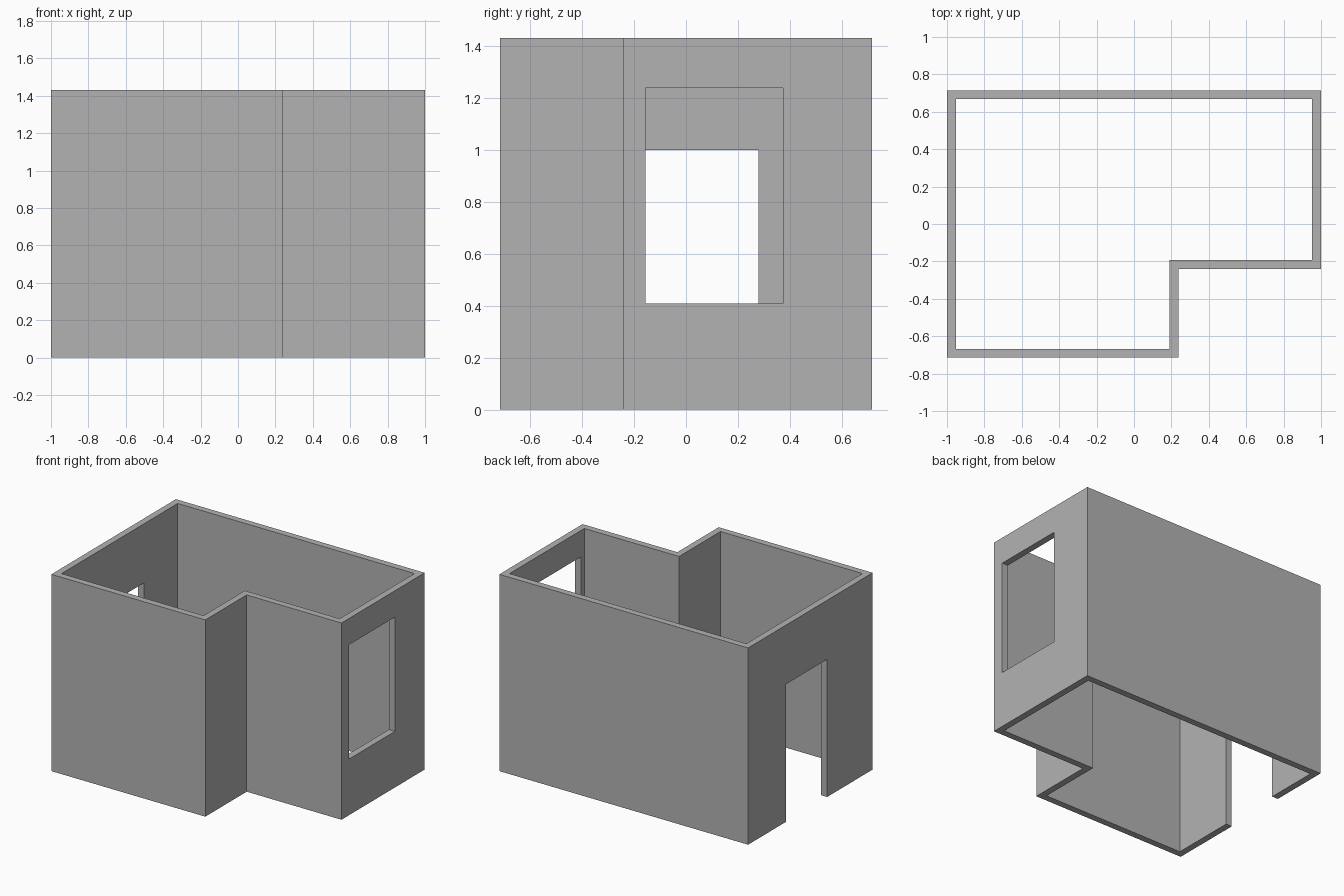
import bpy, bmesh
from mathutils import Vector

cube = bpy.data.objects.get("Cube")
if cube:
    bpy.data.objects.remove(cube, do_unlink=True)

HEIGHT = 1.43
THICK = 0.048
# Outer corners of the L-shaped plan, counter-clockwise
PLAN = [Vector(p) for p in [(-1, -0.715), (0.238, -0.715), (0.238, -0.24),
                            (1, -0.24), (1, 0.715), (-1, 0.715)]]

plaster = bpy.data.materials.new("grey plaster")
plaster.use_nodes = True
colour = (0.45, 0.45, 0.45, 1)
plaster.diffuse_color = colour
plaster.node_tree.nodes["Principled BSDF"].inputs["Base Color"].default_value = colour


def inset_corner(i):
    """Move a right-angled corner inward by the wall thickness."""
    before = (PLAN[i] - PLAN[i - 1]).normalized()
    after = (PLAN[(i + 1) % len(PLAN)] - PLAN[i]).normalized()
    normals = [Vector((-d.y, d.x)) for d in (before, after)]
    return PLAN[i] + THICK * (normals[0] + normals[1])


def make_object(name, bm):
    bmesh.ops.recalc_face_normals(bm, faces=bm.faces)
    mesh = bpy.data.meshes.new(name)
    bm.to_mesh(mesh)
    bm.free()
    mesh.materials.append(plaster)
    obj = bpy.data.objects.new(name, mesh)
    bpy.context.collection.objects.link(obj)
    return obj


def make_walls():
    """Ring of floor-plan faces raised to full height."""
    bm = bmesh.new()
    outer = [bm.verts.new((p.x, p.y, 0)) for p in PLAN]
    inner = [bm.verts.new((*inset_corner(i), 0)) for i in range(len(PLAN))]
    for i in range(len(PLAN)):
        j = (i + 1) % len(PLAN)
        bm.faces.new((outer[i], outer[j], inner[j], inner[i]))
    raised = bmesh.ops.extrude_face_region(bm, geom=bm.faces[:], use_keep_orig=True)
    top = [g for g in raised["geom"] if isinstance(g, bmesh.types.BMVert)]
    bmesh.ops.translate(bm, verts=top, vec=(0, 0, HEIGHT))
    return make_object("walls", bm)


def cut_opening(target, name, x, y_range, z_range):
    """Cut a rectangular opening through a side wall."""
    bm = bmesh.new()
    bmesh.ops.create_cube(bm, size=1)
    size = (0.3, y_range[1] - y_range[0], z_range[1] - z_range[0])
    bmesh.ops.scale(bm, verts=bm.verts, vec=size)
    bmesh.ops.translate(bm, verts=bm.verts, vec=(x, sum(y_range) / 2, sum(z_range) / 2))
    cutter = make_object(name, bm)
    cutter.hide_render = True
    mod = target.modifiers.new(name, 'BOOLEAN')
    mod.operation = 'DIFFERENCE'
    mod.solver = 'EXACT'
    mod.object = cutter
    bpy.context.view_layer.objects.active = target
    bpy.ops.object.modifier_apply(modifier=mod.name)
    bpy.data.objects.remove(cutter, do_unlink=True)


walls = make_walls()
cut_opening(walls, "window_opening", 1, (-0.155, 0.373), (0.408, 1.238))
cut_opening(walls, "door_opening", -1, (-0.193, 0.278), (-0.2, 1.0))
